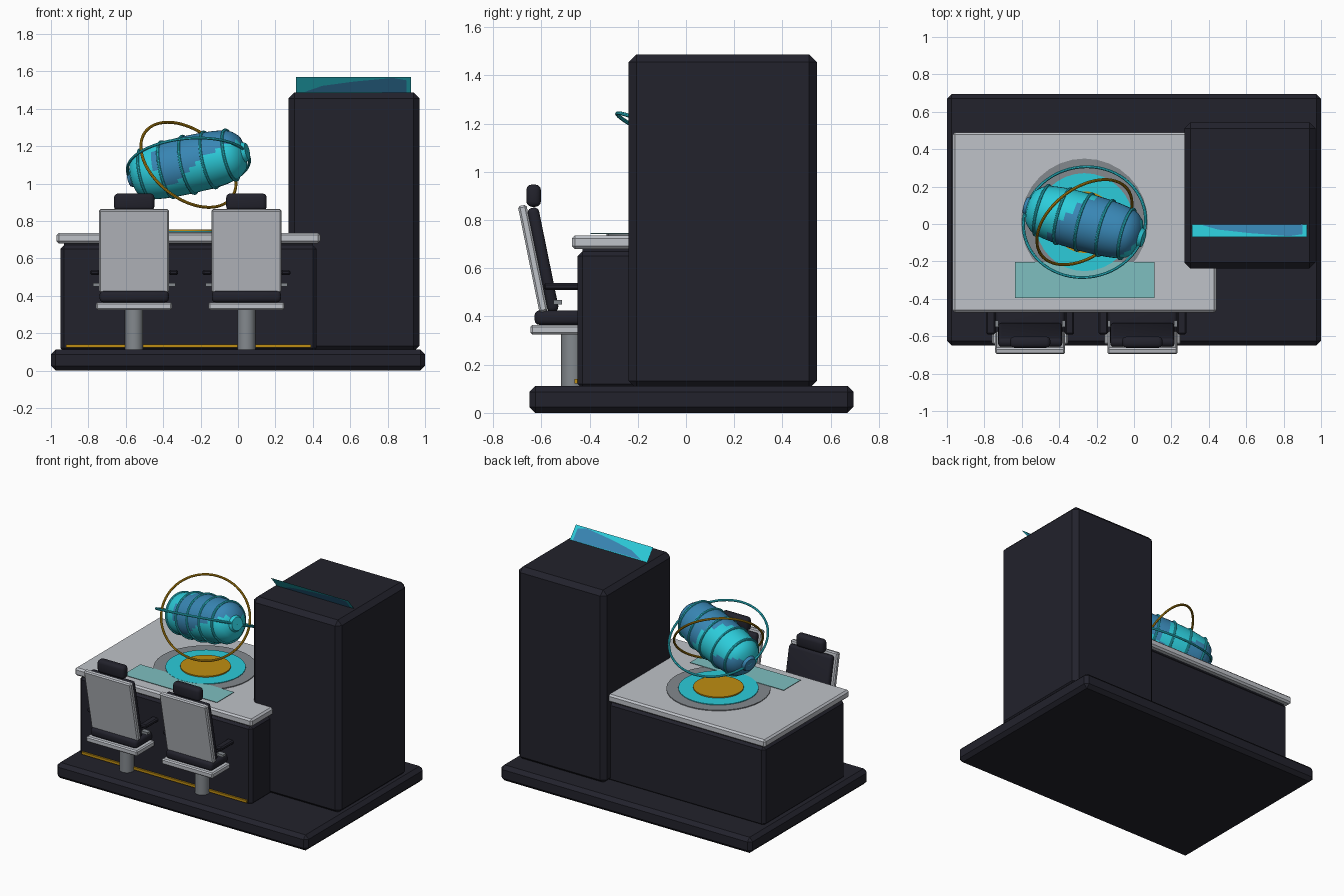
import bpy, bmesh, math
from mathutils import Vector, Matrix

if "Cube" in bpy.data.objects:
    bpy.data.objects.remove(bpy.data.objects["Cube"])


def material(name, r, g, b):
    m = bpy.data.materials.new(name)
    m.diffuse_color = (r, g, b, 1)
    m.use_nodes = True
    m.node_tree.nodes["Principled BSDF"].inputs["Base Color"].default_value = m.diffuse_color
    return m


NAVY = material("dark navy", .016, .016, .025)
LIGHT = material("light grey", .52, .54, .58)
GREY = material("mid grey", .23, .25, .27)
TEAL = material("bright teal", .025, .60, .70)
BLUE = material("steel blue", .04, .24, .46)
GOLD = material("gold", .52, .27, .006)
PALE = material("pale teal", .21, .52, .53)


def finish(bm, name, *mats, smooth=False):
    bmesh.ops.recalc_face_normals(bm, faces=bm.faces)
    me = bpy.data.meshes.new(name)
    bm.to_mesh(me)
    bm.free()
    ob = bpy.data.objects.new(name, me)
    bpy.context.collection.objects.link(ob)
    for m in mats:
        me.materials.append(m)
    if smooth:
        bpy.ops.object.select_all(action='DESELECT')
        ob.select_set(True)
        bpy.context.view_layer.objects.active = ob
        bpy.ops.object.shade_smooth_by_angle(angle=math.radians(35))
    return ob


def box(name, x, y, z, mat, bevel=0, segments=1, tilt=0):
    """Box from (min, max) ranges, chamfered, tilted about x through its centre."""
    size = [b - a for a, b in (x, y, z)]
    mid = Vector([(a + b) / 2 for a, b in (x, y, z)])
    bm = bmesh.new()
    bmesh.ops.create_cube(bm, size=1, matrix=Matrix.Diagonal((*size, 1)))
    if bevel:
        bmesh.ops.bevel(bm, geom=bm.edges[:], offset=bevel, segments=segments,
                        profile=.5, affect='EDGES')
    bm.transform(Matrix.Translation(mid) @ Matrix.Rotation(tilt, 4, 'X'))
    return finish(bm, name, mat, smooth=segments > 1)


def cylinder(name, centre, radius, z0, z1, mat, sides=32):
    bm = bmesh.new()
    bmesh.ops.create_cone(bm, cap_ends=True, segments=sides, radius1=radius, radius2=radius,
                          depth=z1 - z0,
                          matrix=Matrix.Translation((*centre, (z0 + z1) / 2)))
    return finish(bm, name, mat, smooth=True)


def aim(centre, normal):
    """Matrix taking local z to the given direction."""
    return Matrix.Translation(centre) @ Vector(normal).to_track_quat('Z', 'Y').to_matrix().to_4x4()


def lathe(bm, profile, sides, closed=False):
    rings = [[bm.verts.new((r * math.cos(a), r * math.sin(a), h))
              for a in (math.tau * i / sides for i in range(sides))] for r, h in profile]
    pairs = list(zip(rings, rings[1:]))
    if closed:
        pairs.append((rings[-1], rings[0]))
    else:
        bm.faces.new(rings[0])
        bm.faces.new(rings[-1])
    for p, q in pairs:
        for i in range(sides):
            j = (i + 1) % sides
            bm.faces.new((p[i], p[j], q[j], q[i]))


def hoop(name, matrix, radius, thick, mat, sides=64):
    bm = bmesh.new()
    lathe(bm, [(radius + thick * math.cos(math.tau * k / 8), thick * math.sin(math.tau * k / 8))
               for k in range(8)], sides, closed=True)
    bm.transform(matrix)
    return finish(bm, name, mat, smooth=True)


# Platform, desk and tall cabinet
box("platform", (-1, 1), (-.65, .695), (0, .112), NAVY, .025)
box("desk_body", (-.95, .42), (-.45, .47), (.10, .67), NAVY, .02)
box("desk_top", (-.97, .44), (-.473, .49), (.68, .736), LIGHT, .012)
box("desk_neck", (-.93, .40), (-.43, .45), (.66, .69), NAVY)
box("cabinet", (.27, .97), (-.238, .543), (.10, 1.487), NAVY, .032)
box("foot_light_strip", (-.92, .39), (-.462, -.44), (.122, .14), GOLD)

# Projector discs and control panel on the desk
HUB = Vector((-.265, .01, 1.10))
cylinder("projector_base", HUB.xy, .34, .73, .742, GREY)
cylinder("projector_ring", HUB.xy, .262, .735, .747, TEAL)
cylinder("projector_core", HUB.xy, .165, .74, .755, GOLD)
box("control_panel", (-.636, .11), (-.396, -.202), (.743, .746), PALE)

# Leaning screen on the cabinet, with a blue patch
bm = bmesh.new()


def screen_point(x, t, lift=0):
    return Vector((x, -.07 * t + lift * .75, 1.485 + .085 * t + lift * .66))


for lift, mat, outline in (
        (0, 0, [(.31, 0), (.925, 0), (.925, 1), (.31, 1)]),
        (.002, 1, [(.36, .08), (.90, .04), (.90, .80), (.83, .95), (.62, .72), (.45, .45)])):
    for side in ((1, -1) if lift else (1,)):
        f = bm.faces.new([bm.verts.new(screen_point(x, t, lift * side)) for x, t in outline])
        f.material_index = mat
finish(bm, "cabinet_screen", TEAL, BLUE)

# Floating barrel capsule, two-coloured in sweeping patches
AXIS = aim(HUB, (.94, -.263, .216))
half = [(.155, 0), (.154, .04), (.153, .08), (.151, .12), (.148, .16), (.143, .20), (.136, .24),
        (.122, .27), (.095, .30), (.055, .315), (.045, .335)]
profile = [(r, -h) for r, h in reversed(half[1:])] + half
bm = bmesh.new()
lathe(bm, profile, 40)
bm.transform(AXIS)
inv = AXIS.inverted()
for f in bm.faces:
    c = f.calc_center_median()
    t = (inv @ c).z
    d = c - HUB
    if t > -.06 + .9 * d.y - .4 * d.z and t < .16 + 1.6 * d.z + .5 * d.y:
        f.material_index = 1
    if t < -.12 and d.y > .03 and d.z < -.02:
        f.material_index = 1
finish(bm, "capsule", TEAL, BLUE, smooth=True)
for i, (h, r) in enumerate(((-.24, .138), (-.12, .153), (0, .157), (.12, .153), (.24, .138))):
    hoop(f"capsule_rib_{i}", AXIS @ Matrix.Translation((0, 0, h)), r, .008, TEAL, 40)

# Orbit hoops around the capsule
hoop("teal_orbit", aim(HUB, (-.08, .43, .90)), .328, .008, TEAL)
hoop("gold_orbit", aim(HUB, (.48, -.62, .62)), .290, .008, GOLD)

# Two swivel chairs facing the desk
LEAN = math.radians(11.5)
for tag, cx in (("left", -.555), ("right", .045)):
    def span(w, o=0):
        return (cx + o - w, cx + o + w)

    cylinder(f"{tag}_chair_post", (cx, -.47), .048, .03, .33, GREY, 24)
    box(f"{tag}_seat_pan", span(.203), (-.645, -.30), (.325, .365), LIGHT, .008)
    box(f"{tag}_seat_cushion", span(.185), (-.628, -.31), (.365, .425), NAVY, .02, 3)
    box(f"{tag}_back_shell", span(.187), (-.653, -.617), (.415, .865), LIGHT, .008, tilt=LEAN)
    box(f"{tag}_back_cushion", span(.172), (-.617, -.569), (.415, .855), NAVY, .02, 3, tilt=LEAN)
    box(f"{tag}_headrest", span(.108), (-.662, -.602), (.855, .947), NAVY, .022, 3)
    for side, s in (("inner", 1), ("outer", -1)):
        box(f"{tag}_{side}_armrest", span(.025, s * .21), (-.59, -.36), (.51, .538), NAVY, .008)
        box(f"{tag}_{side}_arm_bracket", span(.025, s * .195), (-.55, -.515), (.45, .468), GREY)
